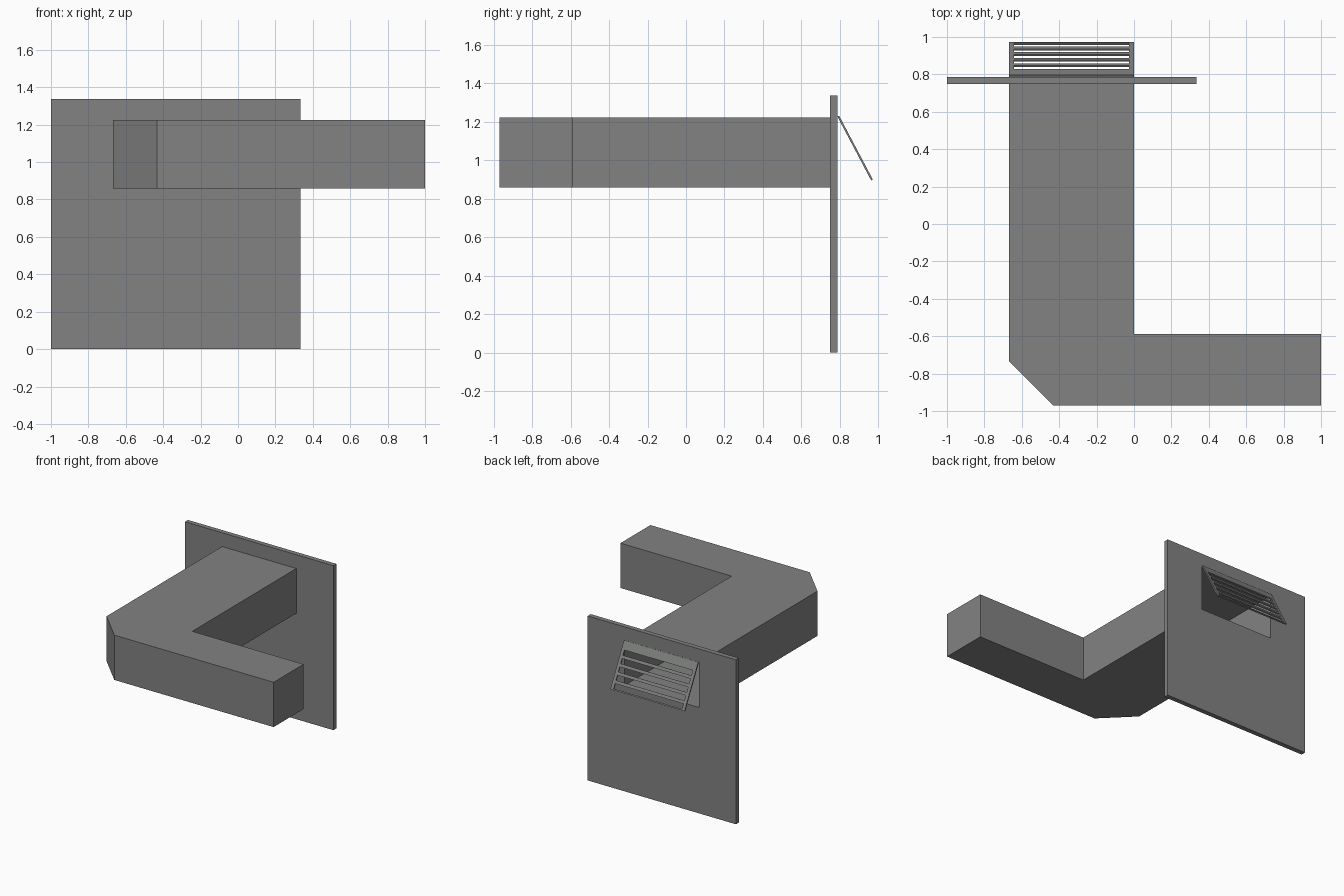
import bpy, bmesh
from mathutils import Vector

if "Cube" in bpy.data.objects:
    bpy.data.objects.remove(bpy.data.objects["Cube"])

grey = bpy.data.materials.new("mid grey")
grey.diffuse_color = (0.22, 0.225, 0.22, 1)
grey.use_nodes = True
grey.node_tree.nodes["Principled BSDF"].inputs["Base Color"].default_value = grey.diffuse_color

X0, X1, Z0, Z1 = -0.667, 0.0, 0.86, 1.224     # duct opening
WALL_FRONT, WALL_BACK = 0.748, 0.787


def finish(bm, name):
    mesh = bpy.data.meshes.new(name)
    bm.to_mesh(mesh)
    bm.free()
    mesh.materials.append(grey)
    obj = bpy.data.objects.new(name, mesh)
    bpy.context.collection.objects.link(obj)
    return obj


def pierced_plate(name, us, vs, holes, place, depth):
    """Grid plate in (u, v) with cells in `holes` left out, thickened by `depth`."""
    bm = bmesh.new()
    grid = [[bm.verts.new(place(u, v)) for v in vs] for u in us]
    for i in range(len(us) - 1):
        for j in range(len(vs) - 1):
            if (i, j) not in holes:
                bm.faces.new((grid[i][j], grid[i + 1][j],
                              grid[i + 1][j + 1], grid[i][j + 1]))
    ext = bmesh.ops.extrude_face_region(bm, geom=bm.faces[:], use_keep_orig=True)
    bmesh.ops.translate(bm, vec=depth,
                        verts=[e for e in ext["geom"] if isinstance(e, bmesh.types.BMVert)])
    bmesh.ops.recalc_face_normals(bm, faces=bm.faces[:])
    # merge coplanar cells so the faces read as single flat sheets
    bmesh.ops.dissolve_limit(bm, angle_limit=0.01, verts=bm.verts[:], edges=bm.edges[:])
    return finish(bm, name)


# Wall panel with the duct opening
pierced_plate("wall_panel", [-1, X0, X1, 0.333], [0, Z0, Z1, 1.336], {(1, 1)},
              lambda u, v: Vector((u, WALL_FRONT, v)),
              Vector((0, WALL_BACK - WALL_FRONT, 0)))

# Elbow duct: hollow shell, open only where it meets the wall
outline = [(X1, WALL_FRONT), (X0, WALL_FRONT), (X0, -0.735), (-0.432, -0.971),
           (1, -0.971), (1, -0.587), (X1, -0.587)]
bm = bmesh.new()
low = [bm.verts.new((x, y, Z0)) for x, y in outline]
high = [bm.verts.new((x, y, Z1)) for x, y in outline]
bm.faces.new(low[::-1])
bm.faces.new(high)
n = len(outline)
for i in range(1, n):                          # side 0 is the opening
    j = (i + 1) % n
    bm.faces.new((low[i], low[j], high[j], high[i]))
finish(bm, "elbow_duct")

# Slotted flap hinged at the top of the opening and swung outwards
top = Vector((0, WALL_BACK, 1.228))
run = Vector((0, 0.176, -0.333))
length = run.length
run.normalize()
normal = Vector((0, -run.z, run.y))
rows = [0]
for k in range(5):
    start = 0.07 + k * 0.064
    rows += [start, start + 0.04]
rows.append(length)
slots = {(1, 1 + 2 * k) for k in range(5)}
pierced_plate("vent_flap", [X0, X0 + 0.026, X1 - 0.026, X1], rows, slots,
              lambda u, v: Vector((u, 0, 0)) + top + run * v, normal * 0.01)
